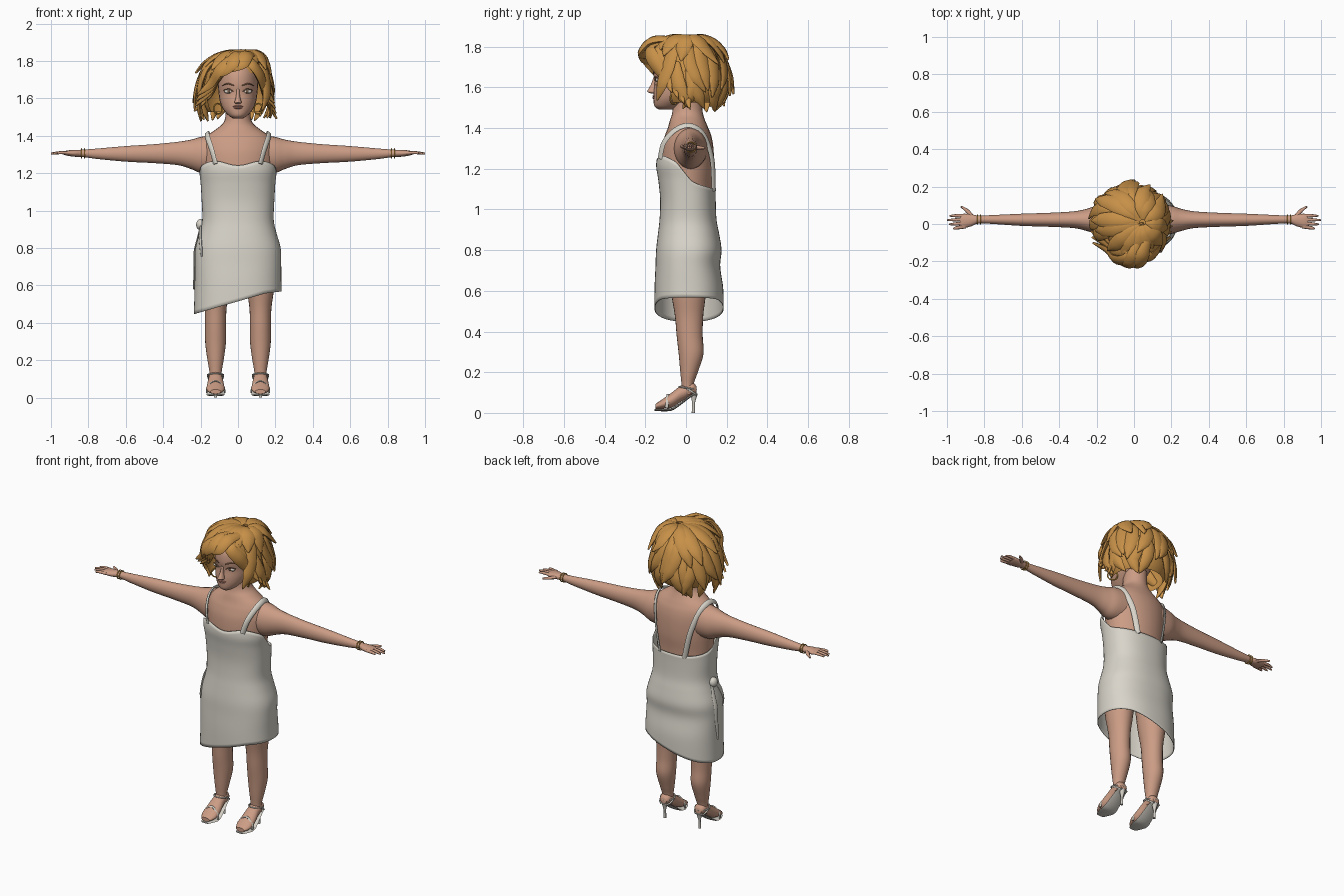
import bpy, bmesh, math, random
from mathutils import Vector

random.seed(4)
TAU = math.tau
if "Cube" in bpy.data.objects:
    bpy.data.objects.remove(bpy.data.objects["Cube"])


def material(name, r, g, b):
    m = bpy.data.materials.new(name)
    m.use_nodes = True
    m.diffuse_color = (r, g, b, 1)
    m.node_tree.nodes["Principled BSDF"].inputs["Base Color"].default_value = (r, g, b, 1)
    return m


SKIN = material("skin", .60, .335, .235)
HAIR = material("golden hair", .57, .28, .065)
CLOTH = material("cream cloth", .69, .66, .59)
SHOE = material("shoe cream", .64, .61, .55)
GOLD = material("gold", .66, .36, .06)
WHITE = material("eye white", .68, .62, .56)
IRIS = material("iris brown", .16, .10, .06)
BROW = material("brow brown", .30, .15, .08)
LIPS = material("lips", .46, .21, .16)


def spline(rows, k=5):
    """Smooth curve through rows of any length."""
    out = []
    for i in range(len(rows) - 1):
        a, b, c, d = rows[max(i - 1, 0)], rows[i], rows[i + 1], rows[min(i + 2, len(rows) - 1)]
        for j in range(k):
            t = j / k
            out.append(tuple(.5 * (2*q + (r-p)*t + (2*p-5*q+4*r-s)*t*t + (3*q-p-3*r+s)*t**3)
                             for p, q, r, s in zip(a, b, c, d)))
    return out + [tuple(rows[-1])]


def lookup(rows, key):
    """Linear interpolation on the first value of each row."""
    key = min(max(key, rows[0][0]), rows[-1][0])
    for a, b in zip(rows, rows[1:]):
        if key <= b[0]:
            t = (key - a[0]) / max(b[0] - a[0], 1e-6)
            return [p + (q - p) * t for p, q in zip(a, b)]
    return list(rows[-1])


def oval(c, u, v, n=24, e=2.0):
    def f(w):
        return math.copysign(abs(w) ** (2 / e), w)
    return [Vector(c) + Vector(u) * f(math.cos(TAU*i/n)) + Vector(v) * f(math.sin(TAU*i/n))
            for i in range(n)]


def finish(ob, mat, angle=50):
    ob.data.materials.append(mat)
    bpy.ops.object.select_all(action='DESELECT')
    ob.select_set(True)
    bpy.context.view_layer.objects.active = ob
    bpy.ops.object.shade_smooth_by_angle(angle=math.radians(angle))
    return ob


def loft(name, rings, mat, caps=True, skip=None):
    bm = bmesh.new()
    vs = [[bm.verts.new(p) for p in r] for r in rings]
    n = len(vs[0])
    for i in range(len(vs) - 1):
        for j in range(n):
            if not (skip and skip(i, j)):
                k = (j + 1) % n
                bm.faces.new((vs[i][j], vs[i][k], vs[i+1][k], vs[i+1][j]))
    if caps:
        bm.faces.new(vs[0])
        bm.faces.new(vs[-1])
    bmesh.ops.recalc_face_normals(bm, faces=bm.faces)
    me = bpy.data.meshes.new(name)
    bm.to_mesh(me)
    bm.free()
    ob = bpy.data.objects.new(name, me)
    bpy.context.collection.objects.link(ob)
    return finish(ob, mat)


def stack(name, rows, mat, cx=0, e=2.0):
    """Loft upward from rows of z, front y, back y, half width."""
    return loft(name, [oval((cx, (f+b)/2, z), (w, 0, 0), (0, (b-f)/2, 0), e=e)
                       for z, f, b, w in spline(rows)], mat)


def ribbon(name, pts, width, thick, mat, centre, taper=(1, 1), k=4, n=8):
    """Flat strip along a path, facing away from centre."""
    p = [Vector(q) for q in spline(pts, k)]
    tap = [(i / (len(taper) - 1), w) for i, w in enumerate(taper)]
    rings = []
    for i, q in enumerate(p):
        t = (p[min(i+1, len(p)-1)] - p[max(i-1, 0)]).normalized()
        side = t.cross(q - Vector(centre)).normalized()
        w = lookup(tap, i / (len(p) - 1))[1]
        rings.append(oval(q, side * width * w, side.cross(t) * thick * (.3 + .7*w), n))
    return loft(name, rings, mat)


def ball(name, loc, scale, mat):
    bpy.ops.mesh.primitive_uv_sphere_add(segments=16, ring_count=10, location=loc)
    ob = bpy.context.object
    ob.name, ob.scale = name, scale
    return finish(ob, mat, 80)


def hoop(name, loc, r, thin, rot, mat):
    bpy.ops.mesh.primitive_torus_add(location=loc, rotation=rot, major_radius=r, minor_radius=thin,
                                     major_segments=28, minor_segments=8)
    bpy.context.object.name = name
    return finish(bpy.context.object, mat, 80)


# Torso with neck, and head
stack("torso", [(.75, -.12, .14, .19), (.95, -.11, .13, .165), (1.1, -.115, .13, .175),
                (1.2, -.125, .138, .185), (1.3, -.12, .135, .195), (1.36, -.105, .125, .19),
                (1.4, -.09, .11, .165), (1.435, -.08, .095, .118), (1.465, -.07, .085, .082),
                (1.5, -.065, .08, .068), (1.57, -.06, .08, .065)], SKIN)
stack("head", [(1.492, -.135, -.06, .025), (1.508, -.155, -.03, .05), (1.54, -.16, .02, .078),
               (1.58, -.16, .08, .096), (1.63, -.155, .12, .104), (1.68, -.162, .13, .107),
               (1.74, -.152, .12, .1), (1.79, -.11, .09, .07), (1.805, -.06, .04, .03)], SKIN)

# Face
stack("nose", [(1.57, -.172, -.14, .012), (1.578, -.19, -.14, .019), (1.59, -.186, -.14, .016),
               (1.615, -.172, -.14, .01), (1.65, -.16, -.14, .008)], SKIN)
ball("upper_lip", (0, -.157, 1.557), (.028, .008, .005), LIPS)
ball("lower_lip", (0, -.156, 1.549), (.022, .009, .006), LIPS)

for s, side in ((1, "left_"), (-1, "right_")):
    ball(side + "eye", (s*.05, -.137, 1.637), (.024, .012, .011), WHITE)
    ball(side + "iris", (s*.049, -.146, 1.637), (.008, .005, .009), IRIS)
    ribbon(side + "eyelid", [(s*.024, -.152, 1.635), (s*.048, -.15, 1.65), (s*.077, -.13, 1.642)],
           .003, .003, BROW, (0, 0, 1.64))
    ribbon(side + "brow", [(s*.022, -.16, 1.668), (s*.055, -.147, 1.679), (s*.085, -.118, 1.668)],
           .004, .003, BROW, (0, 0, 1.66), (.8, 1, .2))
    hoop(side + "earring", (s*.108, -.06, 1.545), .028, .004, (0, math.pi/2, .9*s), GOLD)

    # Arm, hand and fingers
    arm = [(.08, 1.2, 1.41, -.07, .11), (.19, 1.2, 1.396, -.055, .1), (.25, 1.222, 1.38, -.038, .082),
           (.32, 1.243, 1.368, -.022, .068), (.45, 1.254, 1.355, -.015, .06),
           (.6, 1.262, 1.345, -.01, .055), (.75, 1.276, 1.332, 0, .048), (.83, 1.287, 1.326, .003, .045),
           (.87, 1.288, 1.325, -.012, .052), (.91, 1.293, 1.322, -.022, .055), (.93, 1.299, 1.317, -.02, .05)]
    loft(side + "arm", [oval((s*x, (f+b)/2, (lo+hi)/2), (0, (b-f)/2, 0), (0, 0, (hi-lo)/2))
                        for x, lo, hi, f, b in spline(arm)], SKIN)
    for y, tip, name in ((-.014, .965, "little"), (.005, .988, "ring"),
                         (.024, 1.0, "middle"), (.043, .985, "index")):
        ribbon(side + name + "_finger", [(s*.9, y, 1.308), (s*.95, y*1.15 - .005, 1.31), (s*tip, y*1.2 - .008, 1.305)],
               .01, .009, SKIN, (s*.95, y, 1), (1, .9, .4))
    ribbon(side + "thumb", [(s*.86, .03, 1.306), (s*.89, .068, 1.304), (s*.925, .094, 1.302)],
           .012, .01, SKIN, (s*.9, .05, 1), (1, .9, .35))
    for x in (.821, .836):
        hoop(side + "bracelet", (s*x, .024, 1.306), .025, .003, (0, math.pi/2, 0), GOLD)

    # Leg and foot
    cx = s * .12
    stack(side + "leg", [(.09, -.02, .042, .032), (.14, -.022, .038, .033), (.2, -.028, .058, .043),
                         (.29, -.036, .086, .055), (.38, -.046, .082, .056), (.48, -.055, .085, .059),
                         (.6, -.075, .1, .075), (.8, -.1, .12, .09)], SKIN, cx)
    foot = [(.052, .096, .13, .022), (.03, .086, .15, .035), (-.02, .058, .137, .038),
            (-.07, .026, .1, .046), (-.115, .02, .068, .047), (-.15, .02, .044, .028)]
    loft(side + "foot", [oval((cx, y, (lo+hi)/2), (w, 0, 0), (0, 0, (hi-lo)/2))
                         for y, lo, hi, w in spline(foot)], SKIN)

    # Heeled sandal
    ribbon(side + "sole", [(cx, .052, .094), (cx, .02, .08), (cx, -.06, .022), (cx, -.1, .014), (cx, -.155, .014)],
           .047, .006, SHOE, (cx, -.05, 2), (.55, .75, 1, 1.05, .55))
    loft(side + "heel", [oval((cx, y, z), (r, 0, 0), (0, r, 0), 12)
                         for z, y, r in ((0, .036, .008), (.05, .037, .007), (.095, .04, .018))], SHOE)
    hoop(side + "ankle_strap", (cx, .008, .122), .042, .004, (-.15, 0, 0), SHOE)
    ribbon(side + "toe_strap", [(cx-.048, -.095, .025), (cx-.043, -.092, .06), (cx, -.088, .09),
                                (cx+.043, -.092, .06), (cx+.048, -.095, .025)], .008, .004, SHOE, (cx, -.09, .02))
    for d in (-1, 1):
        ribbon(side + "heel_strap", [(cx+d*.042, .005, .12), (cx+d*.036, .035, .1), (cx+d*.02, .05, .09)],
               .005, .004, SHOE, (cx, .01, .1))

    # Shoulder strap
    ribbon(side + "dress_strap", [(s*.12, -.128, 1.25), (s*.142, -.108, 1.33), (s*.163, -.05, 1.393),
                                  (s*.165, .02, 1.413), (s*.15, .085, 1.37), (s*.118, .128, 1.25),
                                  (s*.085, .136, 1.09)], .016, .006, CLOTH, (0, 0, 1.25), k=6)

# Dress: slanted hem, low back, curved neckline
SHAPE = spline([(.43, -.155, .185, .236), (.6, -.155, .184, .232), (.72, -.15, .168, .231), (.8, -.147, .175, .228),
                (.88, -.138, .163, .206), (.95, -.13, .15, .191), (1.05, -.127, .146, .194),
                (1.15, -.137, .146, .2), (1.22, -.147, .143, .208), (1.3, -.135, .14, .2)])
TOP = spline([(-.15, 1.255), (-.06, 1.24), (-.015, 1.19), (.03, 1.135), (.14, 1.1)])


def dress_point(a, z):
    _, f, b, w = lookup(SHAPE, z)
    return oval((0, (f+b)/2, z), (w, 0, 0), (0, (b-f)/2, 0), 64, 2.3)[a]


rows = 36
dress = [[] for _ in range(rows + 1)]
for a in range(64):
    high, low = dress_point(a, 1.2), dress_point(a, .55)
    front = min(max((-high.y - .03) / .06, 0), 1)
    top = lookup(TOP, high.y)[1] - front * .013 * math.cos(high.x / .13 * math.pi)
    hem = min(.515 + .29 * low.x, .54 + .12 * low.x)
    for r in range(rows + 1):
        dress[r].append(dress_point(a, hem + (top - hem) * r / rows))
ob = loft("dress", dress, CLOTH, caps=False)
mod = ob.modifiers.new("thickness", 'SOLIDIFY')
mod.thickness = .004

# Hip bow with one end hanging forward and one down the side
ball("bow_knot", (-.2, .015, .925), (.024, .028, .03), CLOTH)
ribbon("front_bow_tail", [(-.2, 0, .92), (-.203, -.045, .87), (-.197, -.085, .79), (-.195, -.09, .75)],
       .016, .006, CLOTH, (0, 0, .82), (.5, 1, .9, .3))
ribbon("side_bow_tail", [(-.2, .03, .92), (-.216, .035, .85), (-.232, .035, .78), (-.234, .03, .68), (-.237, .02, .58)],
       .015, .005, CLOTH, (0, 0, .75), (.5, .9, 1, .8, .5))

# Hair: cap and layered locks share one profile of radius and height
PROFILE = spline([(.04, 1.84), (.46, 1.83), (.8, 1.775), (.96, 1.7), (1.03, 1.62), (.95, 1.55), (.74, 1.495)], 6)
PROFILE = [(i / (len(PROFILE) - 1), *p) for i, p in enumerate(PROFILE)]


def hair_point(az, s, lift):
    _, r, z = lookup(PROFILE, s)
    near = max(0, 1 - s / .4)
    c, d = math.cos(az), math.sin(az)
    return (-.015 + .06*near + c*(r*.178 + lift), .008 + d*(r*.182 + lift), z + lift*(1 - 1.4*s))


def from_front(az):
    return abs((az + math.pi/2 + math.pi) % TAU - math.pi)


loft("hair_cap", [[hair_point(TAU*j/48, i/24*.9, -.01) for j in range(48)] for i in range(25)], HAIR, caps=False,
     skip=lambda i, j: i > 10 and from_front(TAU*(j+.5)/48) < 1.1)
for s0, s1, count, width, lift in ((0, .55, 13, .044, .008), (.2, .82, 16, .04, .006), (.45, 1, 19, .036, .002)):
    for i in range(count):
        az = TAU * (i + random.uniform(-.3, .3)) / count
        end, sway = s1 + random.uniform(-.1, .03), random.uniform(-.45, .45)
        flare = random.uniform(.015, .05)
        if from_front(az) < 1.1:
            if s0 > .1:
                continue
            end, sway = .42, 0
        path = [hair_point(az + sway*t*t, s0 + (end-s0)*t, lift + flare*t**3 + .008*math.sin(math.pi*t))
                for t in (0, .25, .5, .75, 1)]
        ribbon("hair_lock", path, width, .014, HAIR, (0, 0, 1.62), (.3, .85, 1, .8, .04))

# Swept fringe on both sides of the parting
RIGHT = [(.03, -.09, 1.825), (-.03, -.18, 1.81), (-.1, -.19, 1.75), (-.145, -.14, 1.68), (-.22, -.1, 1.615)]
LEFT = [(.03, -.09, 1.825), (.07, -.175, 1.79), (.115, -.155, 1.73), (.145, -.1, 1.65), (.195, -.07, 1.575)]
for name, path in (("right_fringe", RIGHT), ("left_fringe", LEFT)):
    for j in range(4):
        pts = [(x*(1 + .02*j), y + .03*j, z + (.008 - .009*i)*j) for i, (x, y, z) in enumerate(path)]
        ribbon(name, pts, .038, .016, HAIR, (0, 0, 1.62), (.5, .9, 1, .8, .05), k=5)
for dx, dz in ((0, 0), (.045, .004)):
    ribbon("front_curl", [(.03+dx, -.08, 1.838), (dx, -.165, 1.832), (-.025+dx, -.212, 1.79),
                          (-.07+dx, -.205, 1.745 + dz*5), (-.12+dx, -.17, 1.71 + dz*8)],
           .04, .016, HAIR, (0, 0, 1.62), (.5, 1, 1, .7, .05), k=5)
